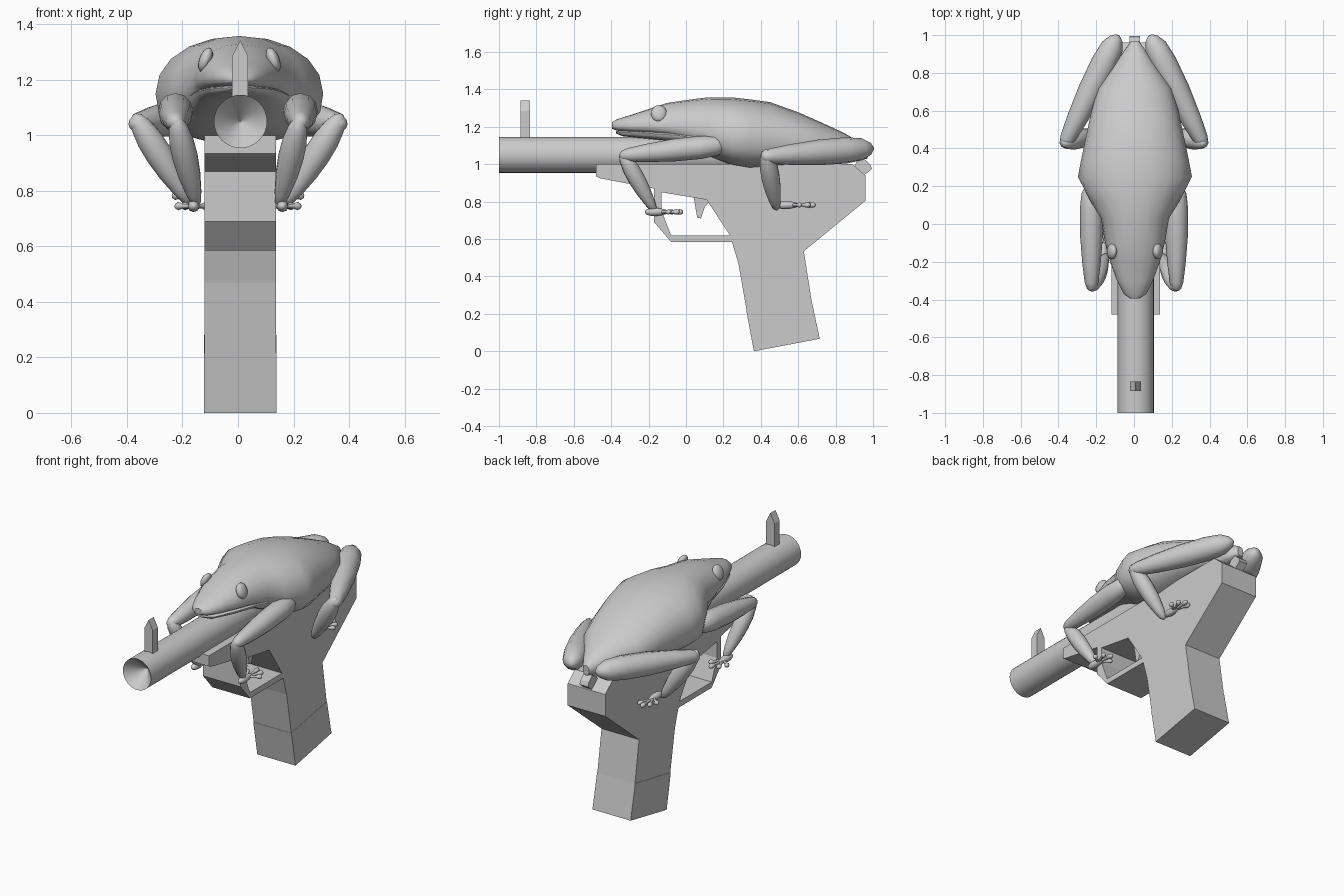
import bpy, bmesh
from math import sin, cos, pi, radians
from mathutils import Vector

if "Cube" in bpy.data.objects:
    bpy.data.objects.remove(bpy.data.objects["Cube"])


def finish(name, bm, smooth=None):
    bmesh.ops.recalc_face_normals(bm, faces=bm.faces)
    me = bpy.data.meshes.new(name)
    bm.to_mesh(me)
    bm.free()
    ob = bpy.data.objects.new(name, me)
    bpy.context.collection.objects.link(ob)
    if smooth:
        bpy.ops.object.select_all(action='DESELECT')
        ob.select_set(True)
        bpy.context.view_layer.objects.active = ob
        bpy.ops.object.shade_smooth_by_angle(angle=radians(smooth))
    return ob


def plate(name, pts, lo, hi, axis='x'):
    """Extrude a (y,z) profile along x, or an (x,z) profile along y."""
    bm = bmesh.new()
    put = (lambda p, d: (d, p[0], p[1])) if axis == 'x' else (lambda p, d: (p[0], d, p[1]))
    face = bm.faces.new([bm.verts.new(put(p, lo)) for p in pts])
    new = bmesh.ops.extrude_face_region(bm, geom=[face])['geom']
    shift = Vector(put((0, 0), hi - lo))
    bmesh.ops.translate(bm, vec=shift, verts=[v for v in new if isinstance(v, bmesh.types.BMVert)])
    return finish(name, bm)


def skin(bm, rings):
    """Bridge a list of point rings and close both ends."""
    vs = [[bm.verts.new(p) for p in r] for r in rings]
    n = len(vs[0])
    for a, b in zip(vs, vs[1:]):
        for i in range(n):
            bm.faces.new((a[i], a[(i + 1) % n], b[(i + 1) % n], b[i]))
    bm.faces.new(vs[0])
    bm.faces.new(vs[-1])


def spindle(bm, a, b, radii, n=12):
    """Round limb from a to b with (fraction, radius) stations."""
    a, b = Vector(a), Vector(b)
    d = b - a
    q = d.to_track_quat('Z', 'Y')
    skin(bm, [[a + d * t + q @ Vector((r * cos(2 * pi * i / n), r * sin(2 * pi * i / n), 0))
               for i in range(n)] for t, r in radii])


def body_loft(name, stations, n=20):
    """Stations are (y, half width, top z, widest z, bottom z)."""
    rings = []
    for y, w, top, mid, bot in stations:
        ring = []
        for i in range(n):
            t = 2 * pi * i / n
            c, s = cos(t), sin(t)
            e = 0.95 if s > 0 else 0.75
            x = w * abs(c) ** e * (1 if c > 0 else -1)
            h = (top - mid) if s > 0 else (mid - bot)
            ring.append((x + 0.005, y, mid + h * abs(s) ** e * (1 if s > 0 else -1)))
        rings.append(ring)
    bm = bmesh.new()
    skin(bm, rings)
    return finish(name, bm, 40)


# Receiver with grip, trigger guard and magazine
X0, X1 = -0.12, 0.137
plate("receiver_and_grip", [(-.48, 1), (-.48, .935), (-.46, .925), (-.17, .87), (-.13, .85),
      (.11, .81), (.235, .62), (.28, .47), (.325, .212), (.67, .28), (.63, .535),
      (.96, .805), (.96, .94), (.89, 1)], X0, X1)
plate("trigger_guard", [(-.17, .87), (-.17, .69), (-.08, .585), (.265, .585), (.235, .62),
      (-.08, .62), (-.13, .75), (-.13, .85)], X0, X1)
plate("magazine", [(.323, .215), (.67, .28), (.715, .067), (.363, 0)], X0 - .002, X1 + .002)
plate("trigger", [(.04, .83), (.05, .77), (.06, .715), (.08, .71), (.1, .77), (.13, .8), (.12, .82)],
      -.02, .035)
plate("hammer", [(.9, .99), (.95, .94), (.995, .975), (.985, 1.0), (.95, 1.03), (.91, 1.01)],
      -.025, .032)

# Barrel with recessed muzzle, and pointed front sight
bm = bmesh.new()
N = 32
skin(bm, [[(.009 + r * cos(2 * pi * i / N), y, 1.05 + r * sin(2 * pi * i / N)) for i in range(N)]
          for y, r in ((-.9, .002), (-1, .096), (.3, .096))])
finish("barrel", bm, 40)
plate("front_sight", [(-.021, 1.13), (.036, 1.13), (.036, 1.285), (.008, 1.342), (-.021, 1.285)],
      -.885, -.835, 'y')

# Frog torso with head, and lower jaw
body_loft("frog_body", [
    (-.395, .025, 1.225, 1.205, 1.19), (-.37, .06, 1.24, 1.205, 1.18),
    (-.3, .095, 1.262, 1.205, 1.17), (-.2, .132, 1.295, 1.205, 1.16),
    (-.1, .158, 1.328, 1.2, 1.15), (.03, .18, 1.347, 1.19, 1.1),
    (.12, .235, 1.358, 1.17, 1.04), (.25, .302, 1.357, 1.15, .99),
    (.34, .285, 1.347, 1.15, .972), (.45, .262, 1.332, 1.14, .98),
    (.6, .23, 1.278, 1.12, .99), (.72, .195, 1.225, 1.1, 1.0),
    (.85, .105, 1.165, 1.08, 1.005), (.97, .02, 1.09, 1.06, 1.03)])
body_loft("frog_lower_jaw", [
    (-.375, .03, 1.178, 1.172, 1.165), (-.34, .07, 1.18, 1.17, 1.15),
    (-.2, .122, 1.18, 1.165, 1.135), (-.05, .155, 1.18, 1.155, 1.12),
    (.12, .2, 1.17, 1.13, 1.04)])

LIMB = [(0, .15), (.04, .5), (.12, .76), (.28, .97), (.45, 1), (.65, .88), (.85, .62), (.96, .4), (1, .12)]
UPPER = [(0, .15), (.03, .5), (.1, .85), (.25, 1), (.5, .97), (.75, .78), (.92, .58), (.98, .4), (1, .15)]
TOE = [(0, .7), (.6, .65), (.72, 1), (.85, 1.25), (.96, .9), (1, .3)]


def limb(name, a, b, r, prof=LIMB):
    bm = bmesh.new()
    spindle(bm, a, b, [(t, k * r) for t, k in prof])
    finish(name, bm, 60)


def foot(name, heel, toes, r=.012):
    bm = bmesh.new()
    palm = Vector(heel) + Vector((0, .075, 0))
    spindle(bm, Vector(heel) - Vector((0, .03, 0)), palm + Vector((0, .02, 0)),
            [(t, k * .022) for t, k in LIMB], 8)
    for dx, dy in toes:
        spindle(bm, palm - Vector((0, .02, 0)), palm + Vector((dx, dy, 0)),
                [(t, k * r) for t, k in TOE], 8)
    finish(name, bm, 60)


# Eyes and legs on both sides
for s, side in ((-1, "left"), (1, "right")):
    bm = bmesh.new()
    bmesh.ops.create_uvsphere(bm, u_segments=16, v_segments=10, radius=1)
    for v in bm.verts:
        x, y, z = v.co
        v.co = (.005 + s * (.122 + .024 * x - .012 * z), -.145 + .042 * y, 1.272 + .044 * z)
    finish("eye_" + side, bm, 60)
    limb("front_upper_leg_" + side, (s * .225, .22, 1.105), (s * .225, -.355, 1.045), .062, UPPER)
    limb("front_lower_leg_" + side, (s * .225, -.345, 1.065), (s * .148, -.165, .745), .046)
    foot("front_foot_" + side, (s * .16, -.19, .745),
         [(-s * .05, .05), (-s * .01, .1), (s * .035, .08), (s * .065, .03)])
    limb("hind_upper_leg_" + side, (s * .085, 1.0, 1.085), (s * .375, .405, 1.04), .07, UPPER)
    limb("hind_lower_leg_" + side, (s * .375, .425, 1.075), (s * .175, .485, .755), .05)
    foot("hind_foot_" + side, (s * .17, .51, .782),
         [(-s * .025, .09), (s * .01, .11), (s * .045, .08), (s * .065, .03)])
